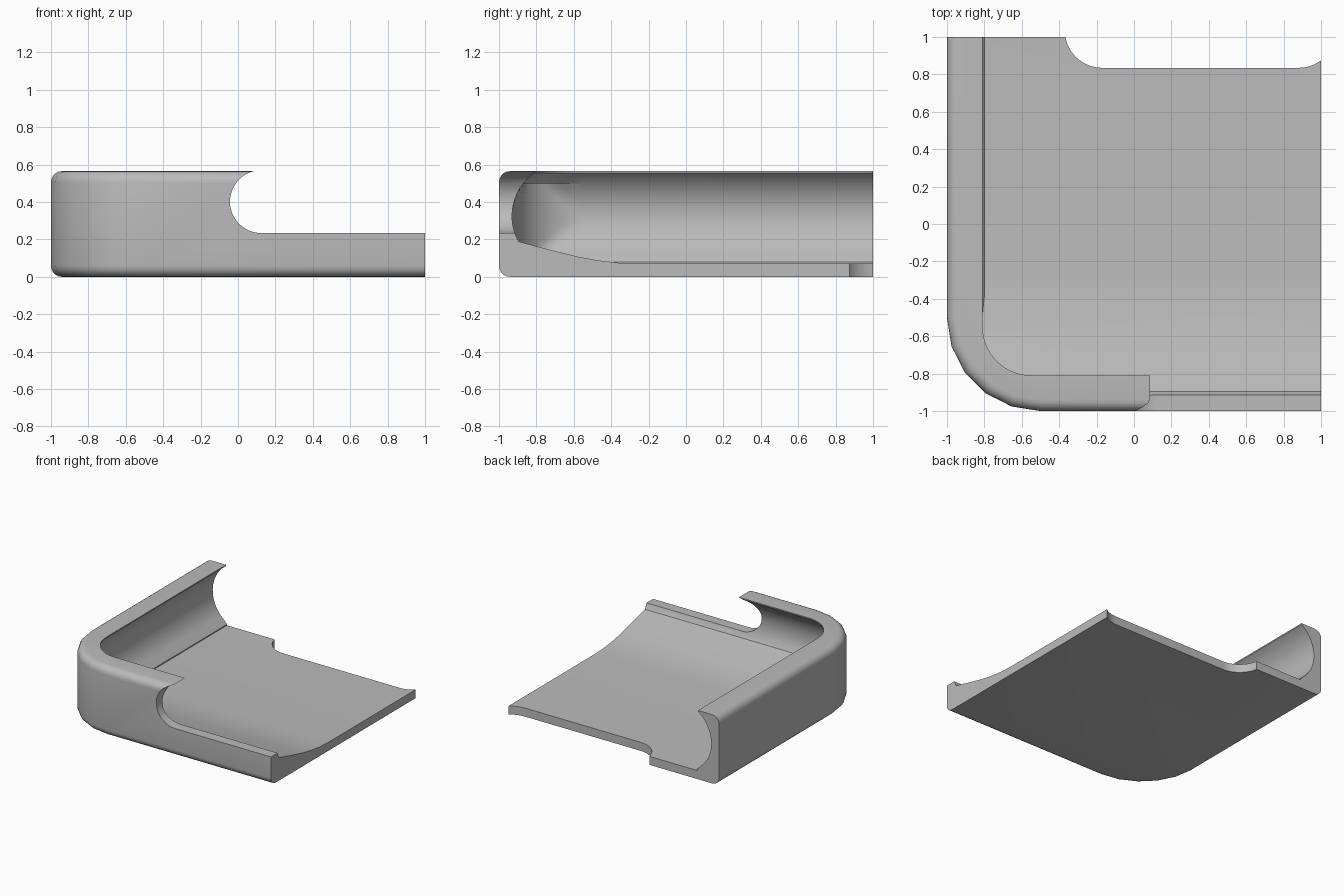
import bpy, bmesh, math

if "Cube" in bpy.data.objects:
    bpy.data.objects.remove(bpy.data.objects["Cube"], do_unlink=True)

HEIGHT = 0.565
BEVEL = 0.06

grey = bpy.data.materials.new("plain_grey")
grey.use_nodes = True
grey.diffuse_color = (0.5, 0.5, 0.5, 1)
grey.node_tree.nodes["Principled BSDF"].inputs["Base Color"].default_value = (0.5, 0.5, 0.5, 1)


def stack(name, rings):
    """Skin closed rings of points, bottom to top, and cap both ends."""
    bm = bmesh.new()
    loops = [[bm.verts.new(p) for p in ring] for ring in rings]
    count = len(loops[0])
    for low, high in zip(loops, loops[1:]):
        for i in range(count):
            j = (i + 1) % count
            bm.faces.new((low[i], low[j], high[j], high[i]))
    bm.faces.new(loops[0][::-1])
    bm.faces.new(loops[-1])
    bmesh.ops.recalc_face_normals(bm, faces=bm.faces)
    mesh = bpy.data.meshes.new(name)
    bm.to_mesh(mesh)
    bm.free()
    mesh.materials.append(grey)
    obj = bpy.data.objects.new(name, mesh)
    bpy.context.collection.objects.link(obj)
    return obj


def corner_ring(z, inset, centre, far, steps, limit=None):
    """Outline open to +x and +y, with one shaped corner at -x, -y."""
    reach = 1 + centre - inset
    ring = [(far, far, z), (inset - 1, far, z)]
    for i in range(steps + 1):
        a = math.pi / 2 * i / steps
        c, s = math.cos(a), math.sin(a)
        r = min(limit, reach / max(c, s)) if limit else reach
        ring.append((centre - r * c, centre - r * s, z))
    ring.append((far, inset - 1, z))
    return ring


def boolean(target, cutter, operation):
    mod = target.modifiers.new("cut", "BOOLEAN")
    mod.operation = operation
    mod.solver = "EXACT"
    mod.object = cutter
    bpy.context.view_layer.objects.active = target
    bpy.ops.object.modifier_apply(modifier=mod.name)
    bpy.data.objects.remove(cutter, do_unlink=True)


def arc(cx, cy, r, start, end, steps=16):
    angles = [math.radians(start + (end - start) * i / steps) for i in range(steps + 1)]
    return [(cx + r * math.cos(a), cy + r * math.sin(a)) for a in angles]


# Outer shell with rounded corner and rolled top and bottom edges
rolled = arc(BEVEL, BEVEL, BEVEL, 270, 180, 5)
rolled += arc(BEVEL, HEIGHT - BEVEL, BEVEL, 180, 90, 5)
tray = stack("tray_corner", [corner_ring(z, d, -0.5, 1, 5) for d, z in rolled])


# Hollow with bulging walls and a rounded opening
def wall_inset(z):
    return min(0.2, 0.35 - math.sqrt(max(0, 0.28 ** 2 - (z - 0.325) ** 2)))


lower = [0.02] + [0.05 + 0.45 * i / 16 for i in range(17)]
upper = [0.5, 0.52, 0.54, 0.555, 0.7]
rings = [corner_ring(z, wall_inset(z), -0.55, 1.4, 16, 0.38) for z in lower]
rings += [corner_ring(z, wall_inset(z), -0.55, 1.4, 16) for z in upper]
hollow = stack("hollow_cutter", rings)

# Floor profile, flat at the back and sweeping up towards the front
floor = [(1.6, 0.07), (-0.25, 0.07), (-0.36, 0.075), (-0.47, 0.088), (-0.58, 0.108),
         (-0.73, 0.145), (-0.88, 0.185), (-1.2, 0.27), (-1.2, 0.9), (1.6, 0.9)]
sweep = stack("floor_sweep", [[(x, y, z) for y, z in floor] for x in (-1.2, 1.6)])
boolean(hollow, sweep, "INTERSECT")
boolean(tray, hollow, "DIFFERENCE")

# Front opening with a round end
front = arc(0.125, 0.402, 0.168, 90, 270, 24) + [(1.3, 0.234), (1.3, 0.8), (0.125, 0.8)]
opening = stack("front_opening", [[(x, y, z) for x, z in front] for y in (-1.3, -0.6)])
boolean(tray, opening, "DIFFERENCE")

# Back notch with curved ends
notch = arc(-0.17, 1.035, 0.2, 180, 270) + arc(0.88, 1.035, 0.2, 270, 360)
notch += [(1.08, 1.3), (-0.37, 1.3)]
back = stack("back_notch", [[(x, y, z) for x, y in notch] for z in (-0.2, 0.3)])
boolean(tray, back, "DIFFERENCE")

bpy.ops.object.select_all(action="DESELECT")
tray.select_set(True)
bpy.context.view_layer.objects.active = tray
bpy.ops.object.shade_smooth_by_angle(angle=math.radians(30))
